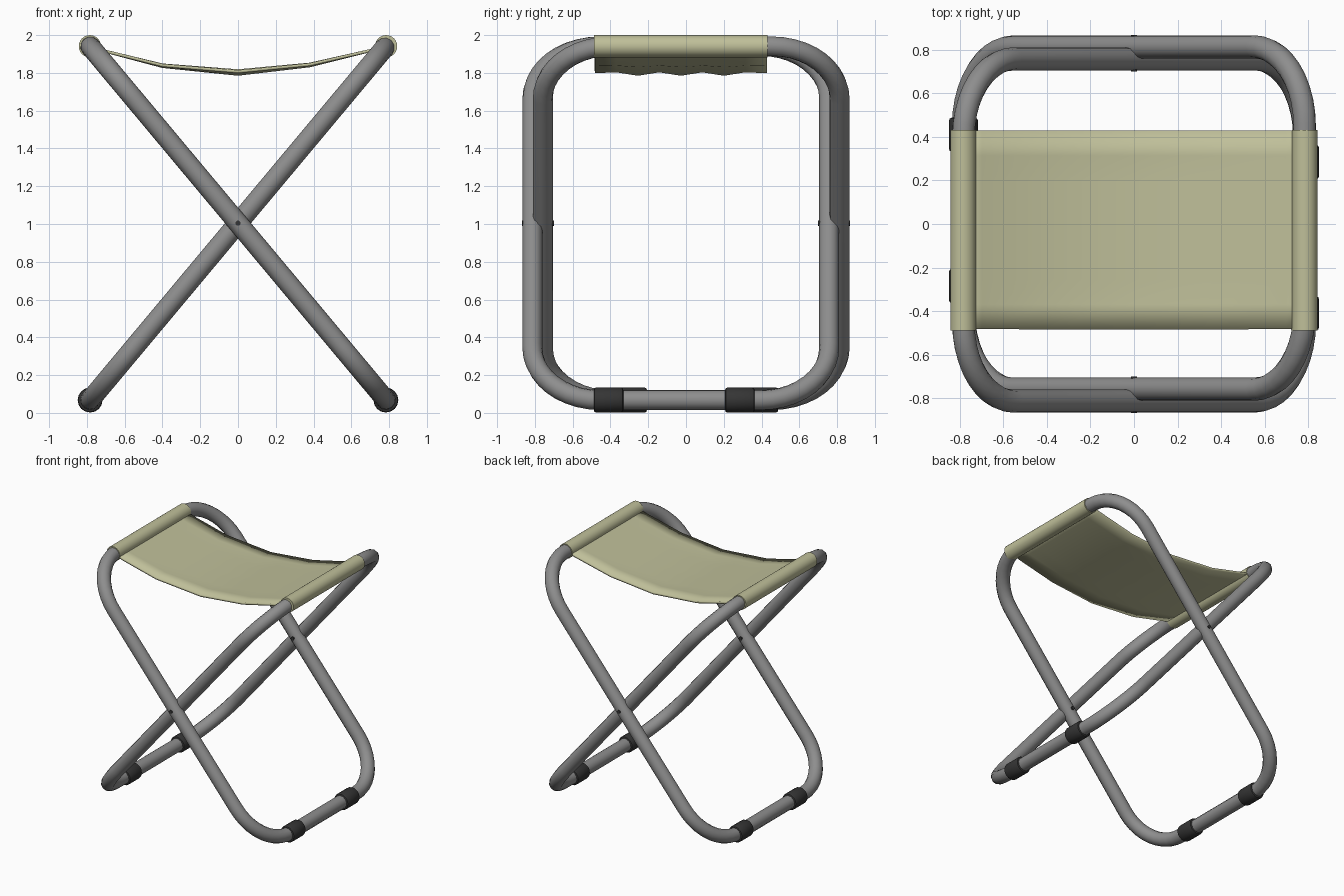
import bpy, bmesh, math
from mathutils import Vector, Matrix

if "Cube" in bpy.data.objects:
    bpy.data.objects.remove(bpy.data.objects["Cube"])


def material(name, rgb):
    m = bpy.data.materials.new(name)
    m.diffuse_color = (*rgb, 1)
    m.use_nodes = True
    m.node_tree.nodes["Principled BSDF"].inputs["Base Color"].default_value = m.diffuse_color
    return m


STEEL = material("steel_grey", (0.27, 0.27, 0.27))
RUBBER = material("black_rubber", (0.035, 0.035, 0.035))
CLOTH = material("khaki_cloth", (0.52, 0.52, 0.32))

TOP = Vector((-0.783, 0, 1.941))     # axis of the upper bar of the first frame
FOOT = Vector((0.783, 0, 0.068))     # axis of its lower bar
Y0, Y1 = -0.813, 0.758               # tube centre lines of its two sides
R = 0.36                             # corner radius


def finish(ob, mat, angle=40):
    ob.data.materials.append(mat)
    bpy.ops.object.select_all(action='DESELECT')
    ob.select_set(True)
    bpy.context.view_layer.objects.active = ob
    bpy.ops.object.shade_smooth_by_angle(angle=math.radians(angle))
    return ob


def y_cylinder(name, x, z, y0, y1, r, mat, sides=24, bevel=0.0):
    bm = bmesh.new()
    mtx = Matrix.Translation((x, (y0 + y1) / 2, z)) @ Matrix.Rotation(math.pi / 2, 4, 'X')
    bmesh.ops.create_cone(bm, cap_ends=True, segments=sides, radius1=r, radius2=r,
                          depth=abs(y1 - y0), matrix=mtx)
    if bevel:
        rims = [e for e in bm.edges if abs(e.verts[0].co.y - e.verts[1].co.y) < 1e-4]
        bmesh.ops.bevel(bm, geom=rims, offset=bevel, segments=2, affect='EDGES', profile=0.5)
    me = bpy.data.meshes.new(name)
    bm.to_mesh(me)
    bm.free()
    ob = bpy.data.objects.new(name, me)
    bpy.context.collection.objects.link(ob)
    return finish(ob, mat)


# Bent tube frame: rounded rectangle in a tilted plane, swept with a round section
def tube_frame(name, s):
    length = (TOP - FOOT).length
    d = (TOP - FOOT).normalized()
    corners = [(R, Y0 + R, 180), (R, Y1 - R, 90), (length - R, Y1 - R, 0), (length - R, Y0 + R, 270)]
    pts = []
    for cu, cy, start in corners:
        for i in range(11):
            a = math.radians(start - 9 * i)
            if cu == R and start == 180:
                a = math.radians(270 - 9 * i)
            elif start == 90:
                a = math.radians(180 - 9 * i)
            elif start == 0:
                a = math.radians(90 - 9 * i)
            else:
                a = math.radians(0 - 9 * i)
            p = FOOT + d * (cu + R * math.cos(a)) + Vector((0, cy + R * math.sin(a), 0))
            pts.append((s * p.x, s * p.y, p.z))
    cu = bpy.data.curves.new(name, 'CURVE')
    cu.dimensions = '3D'
    cu.bevel_depth = 0.053
    cu.bevel_resolution = 4
    sp = cu.splines.new('POLY')
    sp.points.add(len(pts) - 1)
    for q, p in zip(sp.points, pts):
        q.co = (*p, 1)
    sp.use_cyclic_u = True
    tmp = bpy.data.objects.new(name + "_path", cu)
    bpy.context.collection.objects.link(tmp)
    bpy.context.view_layer.update()
    me = bpy.data.meshes.new_from_object(tmp.evaluated_get(bpy.context.evaluated_depsgraph_get()))
    bpy.data.objects.remove(tmp)
    ob = bpy.data.objects.new(name, me)
    bpy.context.collection.objects.link(ob)
    me.materials.clear()
    return finish(ob, STEEL, 60)


# Frames, the second being the first turned half way round, with their rubber feet
for s, tag in ((1, "right"), (-1, "left")):
    tube_frame(tag + "_foot_frame", s)
    for i, yc in enumerate((-0.41, 0.285)):
        y_cylinder(f"{tag}_foot_{i + 1}", s * FOOT.x, FOOT.z, s * yc - 0.078, s * yc + 0.078,
                   0.066, RUBBER, 16, 0.012)
    # Pivot rivet through both tubes
    y_cylinder("rivet_" + ("front" if s > 0 else "back"), 0, (TOP.z + FOOT.z) / 2,
               s * -0.868, s * -0.70, 0.014, RUBBER, 12)
    # Cloth sleeve around the upper bar
    y_cylinder(tag + "_sleeve", s * 0.784, TOP.z, -0.488, 0.432, 0.059, CLOTH, 24)

# Sagging seat cloth with slight ripples across its width
profile = [(-0.79, 1.945), (-0.70, 1.914), (-0.40, 1.838), (0, 1.802),
           (0.38, 1.842), (0.70, 1.918), (0.78, 1.945)]
NY = 8
bm = bmesh.new()
rows = []
for x, z in profile:
    amp = 0.009 * max(0, 1 - abs(x) / 0.7)
    rows.append([bm.verts.new((x, -0.483 + 0.911 * j / NY,
                               z + amp * (-1 if j in (2, 4, 6) else 1 if j in (1, 3, 5, 7) else 0.5)))
                 for j in range(NY + 1)])
for a, b in zip(rows, rows[1:]):
    for j in range(NY):
        bm.faces.new((a[j], b[j], b[j + 1], a[j + 1]))
me = bpy.data.meshes.new("seat_cloth")
bm.to_mesh(me)
bm.free()
seat = bpy.data.objects.new("seat_cloth", me)
bpy.context.collection.objects.link(seat)
finish(seat, CLOTH)
th = seat.modifiers.new("thickness", 'SOLIDIFY')
th.thickness = 0.016
th.offset = 0
